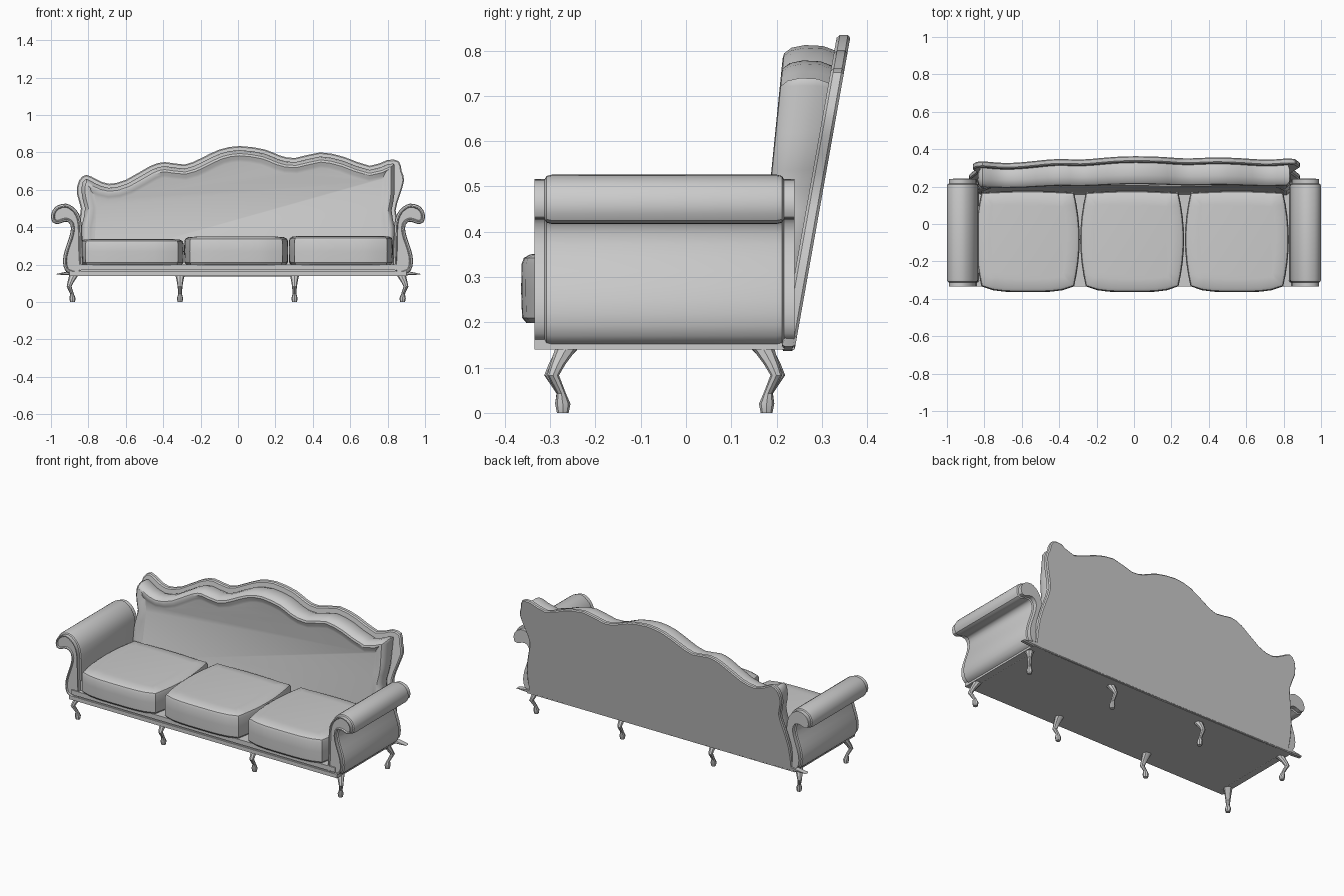
import bpy, bmesh
from math import sin, cos, pi, radians
from mathutils import Vector

if "Cube" in bpy.data.objects:
    bpy.data.objects.remove(bpy.data.objects["Cube"])


def loft(name, rings):
    """Skin a list of equal closed rings and cap both ends."""
    bm = bmesh.new()
    vs = [[bm.verts.new(p) for p in r] for r in rings]
    n = len(rings[0])
    for a, b in zip(vs, vs[1:]):
        for i in range(n):
            j = (i + 1) % n
            bm.faces.new((a[i], a[j], b[j], b[i]))
    bm.faces.new(vs[0])
    bm.faces.new(vs[-1])
    bmesh.ops.recalc_face_normals(bm, faces=bm.faces)
    me = bpy.data.meshes.new(name)
    bm.to_mesh(me)
    bm.free()
    ob = bpy.data.objects.new(name, me)
    bpy.context.collection.objects.link(ob)
    return ob


def smooth(pts, k=2):
    """Closed Catmull-Rom subdivision of a 2D outline."""
    P = [Vector(p) for p in pts]
    n, out = len(P), []
    for i in range(n):
        a, b, c, d = P[i - 1], P[i], P[(i + 1) % n], P[(i + 2) % n]
        for s in range(k):
            t = s / k
            out.append(0.5 * (2 * b + (c - a) * t + (2 * a - 5 * b + 4 * c - d) * t * t
                              + (3 * b - a - 3 * c + d) * t ** 3))
    return out


def inset(pts, d):
    """Move a 2D outline inward by d."""
    n = len(pts)
    area = sum(pts[i - 1].x * pts[i].y - pts[i].x * pts[i - 1].y for i in range(n))
    s = 1 if area > 0 else -1
    out = []
    for i, p in enumerate(pts):
        t = (pts[(i + 1) % n] - pts[i - 1]).normalized()
        out.append(p + Vector((-t.y, t.x)) * d * s)
    return out


def box(name, x, y0, y1, z0, z1):
    return loft(name, [[(-x, y0, z), (x, y0, z), (x, y1, z), (-x, y1, z)] for z in (z0, z1)])


# Seat base: lower rail, groove and upper rail
box("base_rail", 0.90, -0.335, 0.24, 0.14, 0.163)
box("base_groove", 0.875, -0.325, 0.235, 0.163, 0.172)
box("seat_deck", 0.885, -0.335, 0.235, 0.172, 0.20)

# Back board with its wavy crest (x, z), slightly uneven from side to side
crest = [(-0.85, 0.14), (-0.88, 0.17), (-0.88, 0.30), (-0.855, 0.42), (-0.84, 0.50), (-0.862, 0.58),
         (-0.85, 0.65), (-0.81, 0.68), (-0.755, 0.655), (-0.69, 0.632), (-0.60, 0.653),
         (-0.47, 0.727), (-0.39, 0.748), (-0.285, 0.735), (-0.20, 0.768), (-0.10, 0.815),
         (0.01, 0.834), (0.145, 0.815), (0.225, 0.783), (0.305, 0.77), (0.44, 0.80),
         (0.57, 0.775), (0.705, 0.728), (0.80, 0.76), (0.86, 0.752), (0.875, 0.70), (0.888, 0.65),
         (0.865, 0.57), (0.843, 0.49), (0.86, 0.41), (0.885, 0.30), (0.885, 0.17), (0.855, 0.14)]
crest = smooth(crest)


def rear(z):
    return 0.24 + 0.178 * (z - 0.14)


def ring(pts, off):
    return [(p.x, rear(p.y) + off, p.y) for p in pts]


loft("back_board", [ring(inset(crest, 0.006), 0), ring(crest, -0.006),
                    ring(crest, -0.024), ring(inset(crest, 0.006), -0.03)])

# Back upholstery: rolled edge with a slightly dished face
rings = []
for d, t in [(0.034, 0), (0.024, 0.25), (0.022, 0.6), (0.028, 0.85), (0.04, 0.98),
             (0.052, 1.0), (0.07, 0.92), (0.085, 0.86)]:
    r = []
    for p in inset(crest, d):
        lim = 0.858 - d
        x = max(-lim, min(lim, p.x))
        z = max(0.19, p.y)
        front = 0.168 + 0.10 * (z - 0.33)
        back = rear(z) - 0.028
        r.append((x, back + (front - back) * t, z))
    rings.append(r)
loft("back_upholstery", rings)

# Scroll arms: wooden end boards and padded roll
scroll = smooth([(0.832, 0.15), (0.832, 0.28), (0.835, 0.41), (0.85, 0.47), (0.88, 0.507),
                 (0.92, 0.526), (0.965, 0.516), (0.99, 0.492), (1.0, 0.458), (0.99, 0.425),
                 (0.96, 0.417), (0.93, 0.428), (0.905, 0.425), (0.893, 0.395), (0.903, 0.345),
                 (0.925, 0.28), (0.936, 0.22), (0.925, 0.17), (0.89, 0.148)])
for side, s in (("right", 1), ("left", -1)):
    rings = []
    for y, d in [(-0.328, 0.02), (-0.335, 0.016), (-0.335, 0.01), (-0.312, 0.01), (-0.308, 0.003),
                 (-0.296, 0), (0.2, 0), (0.212, 0.003), (0.216, 0.01), (0.24, 0.01)]:
        rings.append([(s * p.x, y, p.y) for p in inset(scroll, d)])
    loft(side + "_arm", rings)

# Three seat cushions with bowed edges
for name, xc, top in (("left", -0.568, 0.337), ("middle", -0.01, 0.35), ("right", 0.55, 0.354)):
    plan, steps = [], 8
    us = [-1 + 2 * i / steps for i in range(steps)]
    plan += [Vector((xc + 0.248 * u, -0.333 - 0.031 * (1 - u ** 4))) for u in us]
    plan += [Vector((xc + 0.248 + 0.03 * (1 - u * u), -0.083 + 0.25 * u)) for u in us]
    plan += [Vector((xc - 0.248 * u, 0.167 + 0.01 * (1 - u * u))) for u in us]
    plan += [Vector((xc - 0.248 - 0.03 * (1 - u * u), -0.083 - 0.25 * u)) for u in us]
    rings = []
    for z, d in [(0.198, 0.012), (0.21, 0.002), (0.27, 0), (top - 0.025, 0.001),
                 (top - 0.012, 0.006), (top - 0.004, 0.02), (top, 0.07)]:
        rings.append([(p.x, p.y, z) for p in inset(plan, d)])
    loft(name + "_cushion", rings)

# Cabriole legs: (outward offset, height, radius); corner legs point diagonally
path = [(-0.012, 0.145, 0.025), (0.014, 0.108, 0.017), (0.028, 0.083, 0.013),
        (0.004, 0.043, 0.010), (0.0, 0.02, 0.017), (0.0, 0.0, 0.013)]
for i, x in enumerate((-0.885, -0.31, 0.302, 0.88)):
    for end, y, s in (("front", -0.272, -1), ("back", 0.178, 1)):
        turn = {0: -40, 3: 40}.get(i, 0)
        dx, dy = sin(radians(turn)), s * cos(radians(turn))
        rings = [[(x + dx * o + r * cos(k * pi / 4), y + dy * o + r * sin(k * pi / 4), z)
                  for k in range(8)] for o, z, r in path]
        loft(f"{end}_leg_{i + 1}", rings)

# Smooth shading with crisp edges
for ob in bpy.context.collection.objects:
    ob.select_set(True)
    bpy.context.view_layer.objects.active = ob
bpy.ops.object.shade_smooth_by_angle(angle=radians(35))
